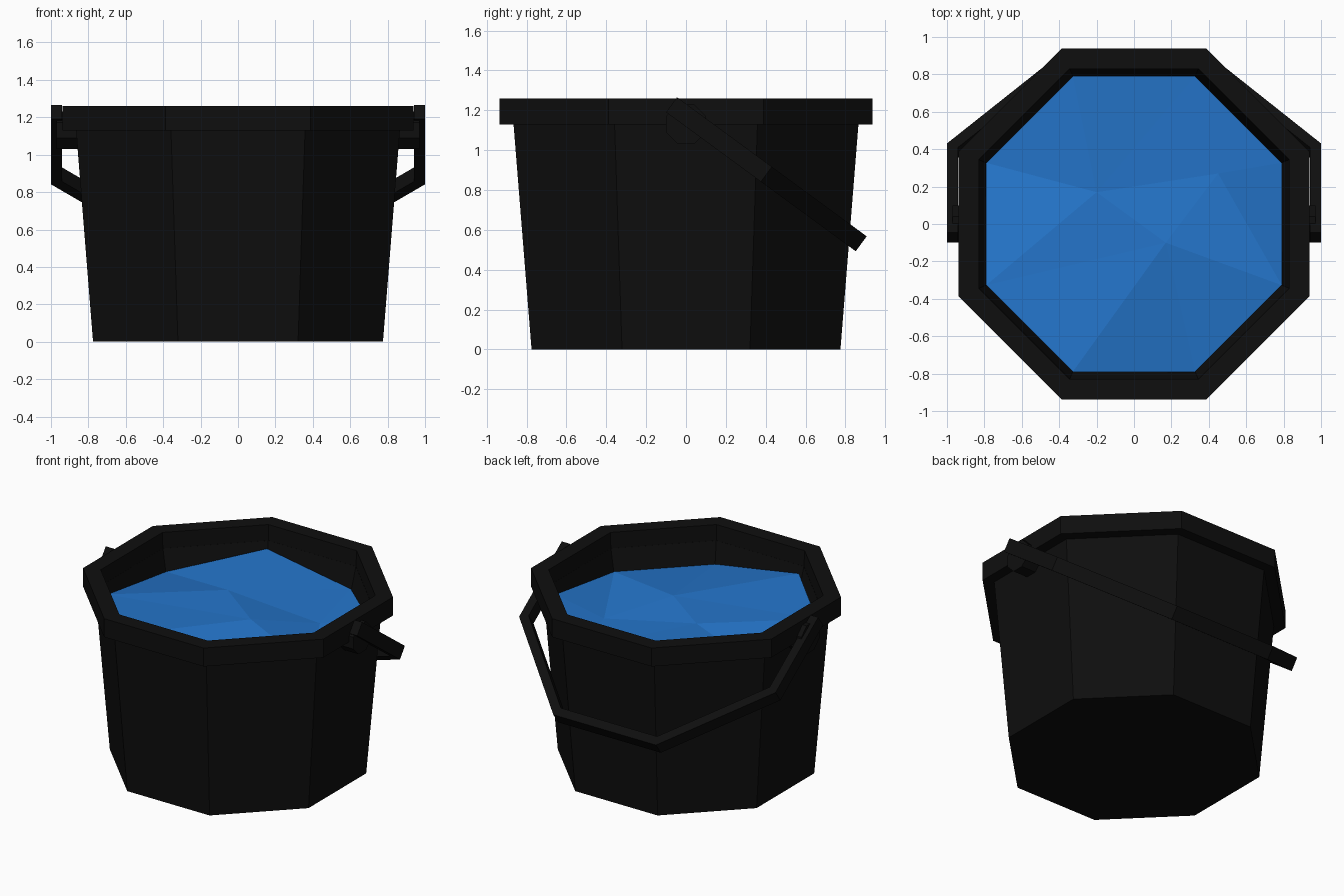
import bpy
import bmesh
import math
from mathutils import Vector

cube = bpy.data.objects.get("Cube")
if cube:
    bpy.data.objects.remove(cube, do_unlink=True)

SIDES = 8


def make_material(name, rgb):
    mat = bpy.data.materials.new(name)
    mat.use_nodes = True
    mat.diffuse_color = (*rgb, 1)
    bsdf = mat.node_tree.nodes["Principled BSDF"]
    bsdf.inputs["Base Color"].default_value = (*rgb, 1)
    bsdf.inputs["Roughness"].default_value = 0.8
    return mat


black = make_material("black", (0.0045, 0.0045, 0.0045))
blue = make_material("water blue", (0.018, 0.18, 0.6))


def add_object(name, bm, mat, closed=True):
    if closed:
        bmesh.ops.recalc_face_normals(bm, faces=bm.faces[:])
    mesh = bpy.data.meshes.new(name)
    bm.to_mesh(mesh)
    bm.free()
    mesh.materials.append(mat)
    obj = bpy.data.objects.new(name, mesh)
    bpy.context.collection.objects.link(obj)
    return obj


def octagon(apothem, z):
    radius = apothem / math.cos(math.pi / SIDES)
    angles = [(k + 0.5) * 2 * math.pi / SIDES for k in range(SIDES)]
    return [Vector((radius * math.cos(a), radius * math.sin(a), z)) for a in angles]


def skin(bm, rings, loop=False):
    """Join equal rings of vertices with quads."""
    pairs = list(zip(rings, rings[1:]))
    if loop:
        pairs.append((rings[-1], rings[0]))
    for low, high in pairs:
        for i in range(len(low)):
            j = (i + 1) % len(low)
            bm.faces.new((low[i], low[j], high[j], high[i]))


def lathe(name, profile, mat, caps):
    bm = bmesh.new()
    rings = [[bm.verts.new(p) for p in octagon(a, z)] for a, z in profile]
    skin(bm, rings, loop=not caps)
    if caps:
        bm.faces.new(rings[0])
        bm.faces.new(rings[-1])
    return add_object(name, bm, mat)


# Tapered hollow body with a floor
lathe("bucket_body", [(0.775, 0), (0.867, 1.15), (0.825, 1.15),
                      (0.79, 0.98), (0.71, 0.06)], black, caps=True)

# Thick rim band
lathe("bucket_rim", [(0.865, 1.13), (0.937, 1.13), (0.937, 1.26),
                     (0.83, 1.26), (0.825, 1.13)], black, caps=False)

# Faceted water surface: eight edge points and three inner points
heights = [1.09, 1.0, 1.11, 1.0, 1.09, 1.11, 1.0, 1.0]
inner = [(-0.2, 0.17, 1.09), (0.45, 0.27, 0.99), (0.17, -0.1, 1.085)]
bm = bmesh.new()
points = [bm.verts.new((p.x, p.y, h)) for p, h in zip(octagon(0.79, 0), heights)]
points += [bm.verts.new(p) for p in inner]
A, B, C = points[8:]
for hub, first, last in ((A, 1, 4), (B, 0, 1), (C, 4, 7)):
    for k in range(first, last):
        bm.faces.new((hub, points[k], points[k + 1]))
for tri in ((A, B, points[1]), (B, points[7], points[0]), (C, points[7], B),
            (A, C, B), (A, points[4], C)):
    bm.faces.new(tri)
add_object("water", bm, blue, closed=False)

# Folded-down handle: a flat strip bent in a tilted plane
start = Vector((0, -0.0725, 1.228))
along = Vector((0, 0.806, -0.591)).normalized()
across = Vector((0, 0.591, 0.806)).normalized() * 0.0465
half = [((1.0, 0.0), (0.94, 0.0)), ((1.0, 0.59), (0.94, 0.565)),
        ((0.4, 1.18), (0.375, 1.12))]
path = half + [((-o[0], o[1]), (-i[0], i[1])) for o, i in reversed(half)]
bm = bmesh.new()
rings = []
for outer, inside in path:
    po, pi = [Vector((x, 0, 0)) + start + along * s for x, s in (outer, inside)]
    rings.append([bm.verts.new(p) for p in
                  (po - across, po + across, pi + across, pi - across)])
skin(bm, rings)
bm.faces.new(rings[0])
bm.faces.new(rings[-1])
add_object("handle", bm, black)

# Octagonal pivots joining the handle to the body
for side, label in ((1, "left"), (-1, "right")):
    bm = bmesh.new()
    rings = [[bm.verts.new((side * x, p.x, p.y + 1.13)) for p in octagon(0.1, 0)]
             for x in (0.835, 0.97)]
    skin(bm, rings)
    for ring in rings:
        bm.faces.new(ring)
    add_object("handle_pivot_" + label, bm, black)
